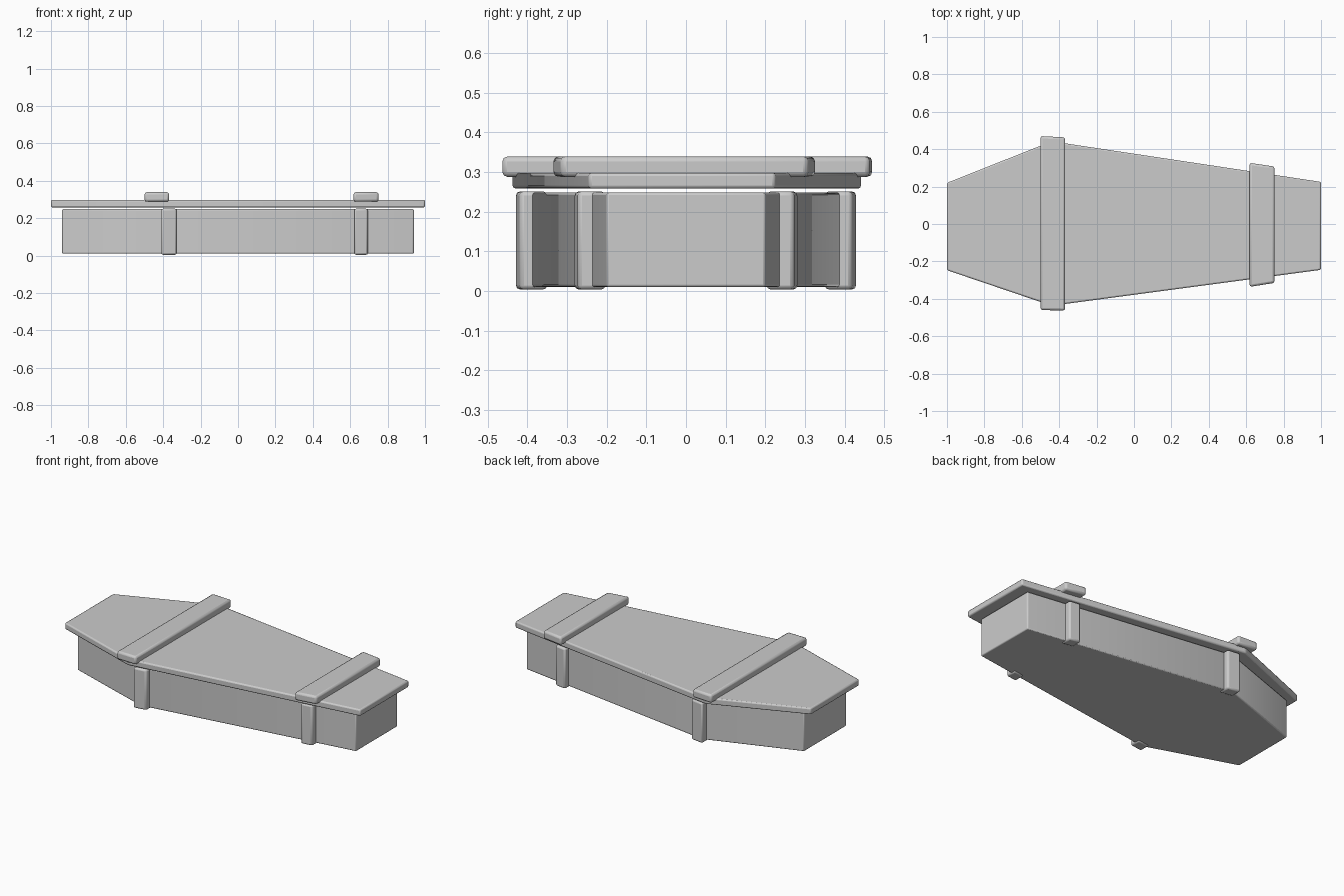
import bpy, bmesh

if "Cube" in bpy.data.objects:
    bpy.data.objects.remove(bpy.data.objects["Cube"])


def prism(name, outline, z0, z1, bevel):
    """Extrude a plan outline between two heights and soften its edges."""
    bm = bmesh.new()
    low = [bm.verts.new((x, y, z0)) for x, y in outline]
    high = [bm.verts.new((x, y, z1)) for x, y in outline]
    bm.faces.new(low)
    bm.faces.new(high)
    n = len(outline)
    for i in range(n):
        j = (i + 1) % n
        bm.faces.new((low[i], low[j], high[j], high[i]))
    bmesh.ops.recalc_face_normals(bm, faces=bm.faces)
    mesh = bpy.data.meshes.new(name)
    bm.to_mesh(mesh)
    bm.free()
    obj = bpy.data.objects.new(name, mesh)
    bpy.context.collection.objects.link(obj)
    mod = obj.modifiers.new("soft_edges", 'BEVEL')
    mod.width = bevel
    mod.segments = 2
    bpy.ops.object.select_all(action='DESELECT')
    obj.select_set(True)
    bpy.context.view_layer.objects.active = obj
    bpy.ops.object.shade_smooth_by_angle()
    return obj


# Hexagonal body
body = [(-0.94, -0.21), (-0.385, -0.395), (0.94, -0.20),
        (0.94, 0.20), (-0.385, 0.395), (-0.94, 0.20)]
prism("coffin_body", body, 0.01, 0.248, 0.006)

# Overhanging lid, slightly uneven like rough boards
lid = [(-1.0, -0.247), (-0.44, -0.437), (1.0, -0.245),
       (1.0, 0.225), (-0.44, 0.442), (-1.0, 0.22)]
prism("coffin_lid", lid, 0.258, 0.298, 0.008)

# Cross battens on the lid, with ends following the tapered sides
wide = [(-0.5, -0.46), (-0.368, -0.463), (-0.368, 0.463), (-0.5, 0.47)]
narrow = [(0.618, -0.336), (0.752, -0.315), (0.752, 0.307), (0.618, 0.327)]
prism("shoulder_batten", wide, 0.288, 0.339, 0.012)
prism("foot_batten", narrow, 0.288, 0.339, 0.012)

# Upright straps on both sides of the body
for label, x0, x1, y_out in (("shoulder", -0.41, -0.328, 0.43),
                             ("foot", 0.622, 0.694, 0.282)):
    for side, s in (("front", -1), ("back", 1)):
        drop = 0.14 * (x1 - x0)
        strap = [(x0, s * y_out), (x1, s * (y_out - drop)),
                 (x1, s * (y_out - drop - 0.07)), (x0, s * (y_out - 0.07))]
        prism(f"{label}_strap_{side}", strap, 0.004, 0.251, 0.01)
